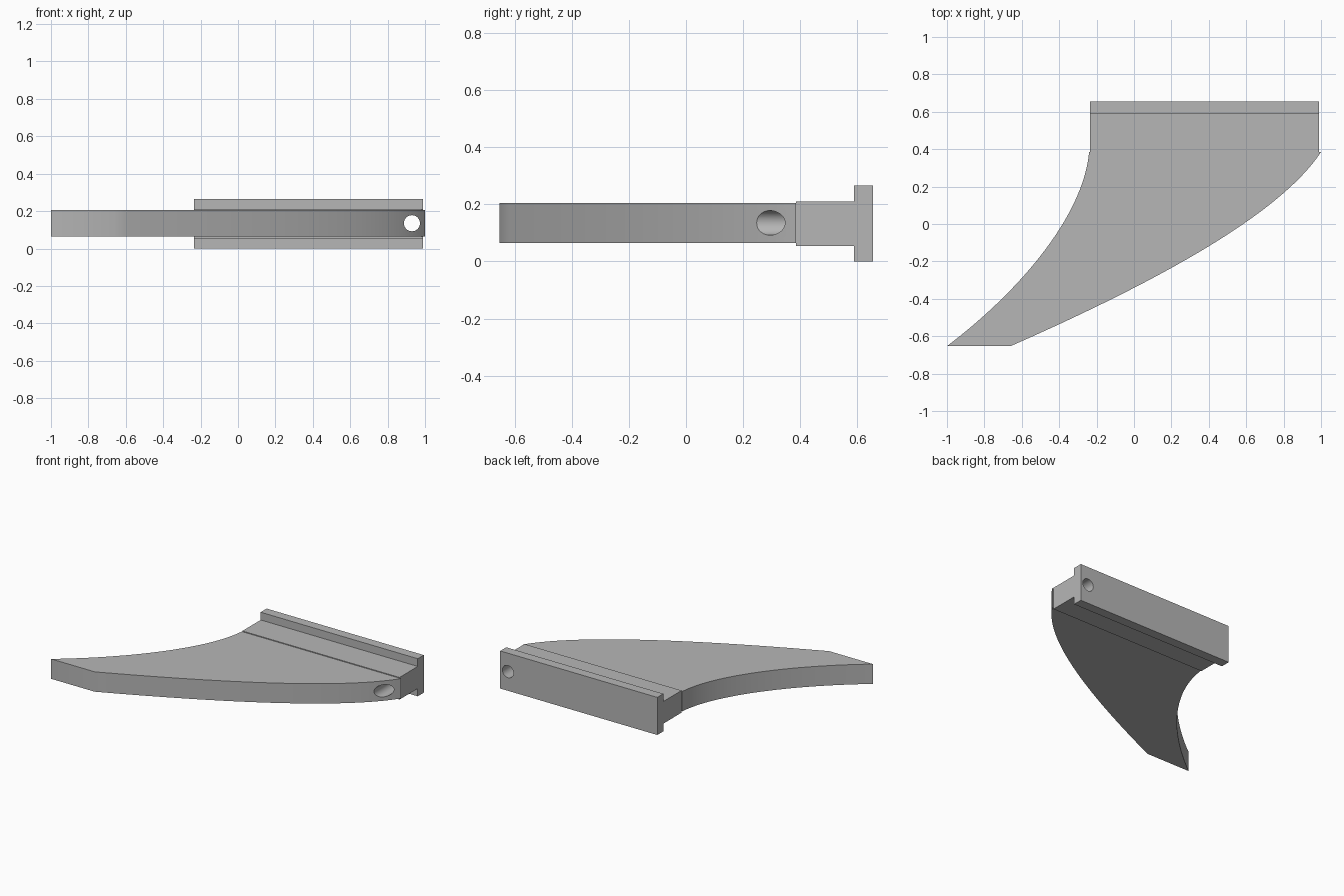
import bpy
import bmesh
import math
from mathutils import Vector
from mathutils.geometry import interpolate_bezier

cube = bpy.data.objects.get("Cube")
if cube:
    bpy.data.objects.remove(cube, do_unlink=True)

grey = bpy.data.materials.new("plain grey")
grey.use_nodes = True
colour = (0.47, 0.47, 0.47, 1)
grey.diffuse_color = colour
grey.node_tree.nodes["Principled BSDF"].inputs["Base Color"].default_value = colour


def extrude_profile(name, points, offset):
    """Solid made by sweeping a closed flat outline along an offset."""
    bm = bmesh.new()
    face = bm.faces.new([bm.verts.new(p) for p in points])
    swept = bmesh.ops.extrude_face_region(bm, geom=[face])["geom"]
    moved = [v for v in swept if isinstance(v, bmesh.types.BMVert)]
    bmesh.ops.translate(bm, verts=moved, vec=offset)
    bmesh.ops.recalc_face_normals(bm, faces=bm.faces[:])
    mesh = bpy.data.meshes.new(name)
    bm.to_mesh(mesh)
    bm.free()
    mesh.materials.append(grey)
    obj = bpy.data.objects.new(name, mesh)
    bpy.context.collection.objects.link(obj)
    return obj


def curve(*controls):
    return interpolate_bezier(*[Vector((x, y, 0.065)) for x, y in controls], 32)


# Swept blade: convex leading edge, flat tip, concave trailing edge
leading = curve((1, 0.385), (0.78, 0.05), (0.12, -0.31), (-0.66, -0.653))
trailing = curve((-1, -0.653), (-0.6, -0.35), (-0.27, 0.05), (-0.24, 0.385))
blade = extrude_profile("fin_blade", leading + trailing, (0, 0, 0.14))

# Mounting rail: T-shaped section, symmetric about the blade's mid height
mid = 0.1325
half = [(0.385, 0.078), (0.588, 0.078), (0.588, mid), (0.655, mid)]
section = [(y, mid + h) for y, h in half] + [(y, mid - h) for y, h in reversed(half)]
rail = extrude_profile("mounting_rail", [(-0.235, y, z) for y, z in section], (1.225, 0, 0))

# Round hole running front to back through both parts
bpy.ops.mesh.primitive_cylinder_add(vertices=48, radius=0.043, depth=2,
                                    location=(0.93, 0.3, 0.135),
                                    rotation=(math.pi / 2, 0, 0))
cutter = bpy.context.object
cutter.name = "hole_cutter"
cutter.hide_render = True
cutter.data.materials.append(grey)

for part in (blade, rail):
    hole = part.modifiers.new("hole", 'BOOLEAN')
    hole.operation = 'DIFFERENCE'
    hole.solver = 'EXACT'
    hole.object = cutter
    bpy.ops.object.select_all(action='DESELECT')
    part.select_set(True)
    bpy.context.view_layer.objects.active = part
    bpy.ops.object.modifier_apply(modifier="hole")
    bpy.ops.object.shade_smooth_by_angle(angle=math.radians(25))

bpy.data.objects.remove(cutter, do_unlink=True)
